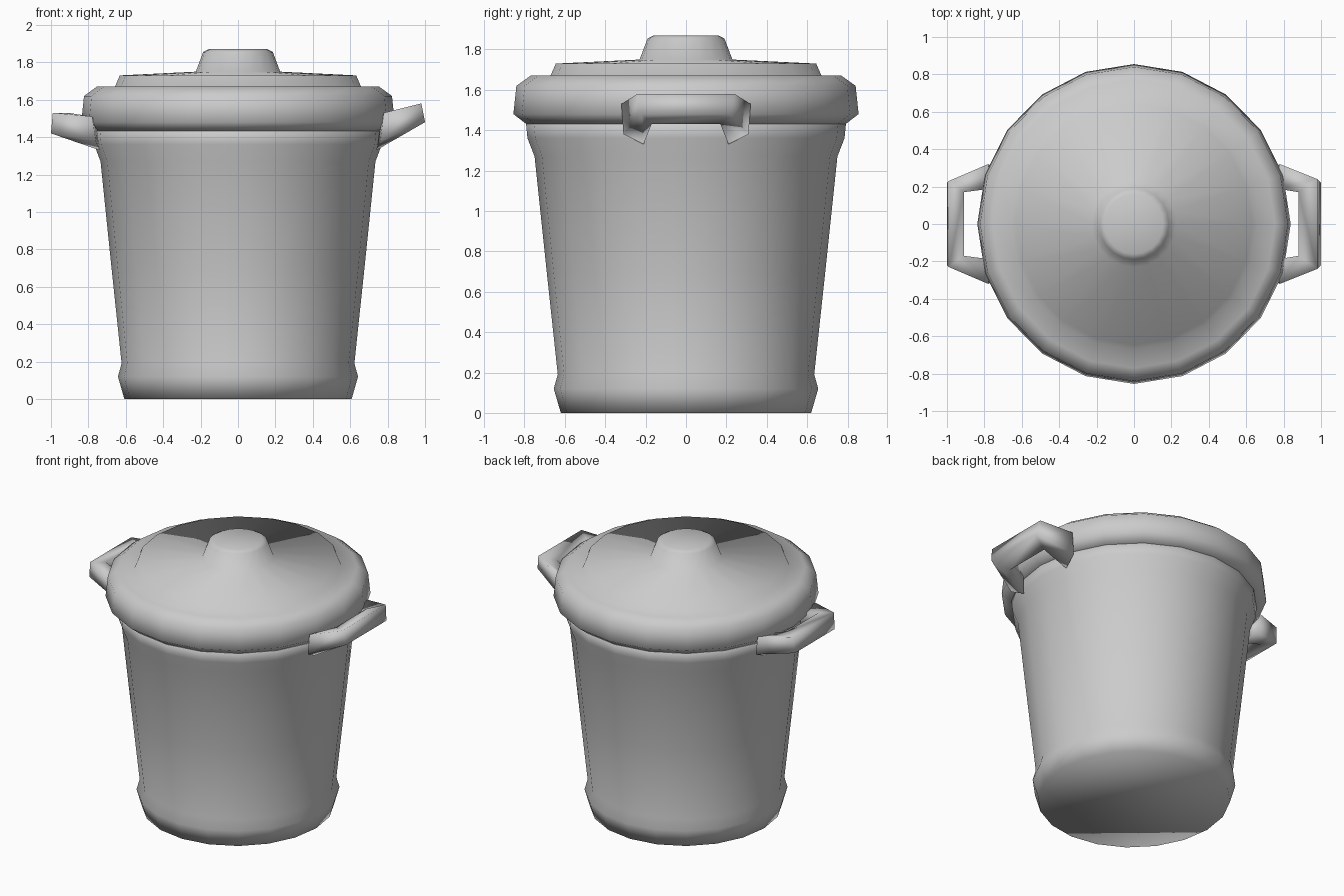
import bpy, bmesh, math

if "Cube" in bpy.data.objects:
    bpy.data.objects.remove(bpy.data.objects["Cube"])

SIDES = 20
metal = bpy.data.materials.new("grey_metal")
metal.diffuse_color = (0.6, 0.6, 0.6, 1)
metal.use_nodes = True
metal.node_tree.nodes["Principled BSDF"].inputs["Base Color"].default_value = metal.diffuse_color


def finish(name, bm):
    bmesh.ops.recalc_face_normals(bm, faces=bm.faces)
    for f in bm.faces:
        f.smooth = True
    mesh = bpy.data.meshes.new(name)
    bm.to_mesh(mesh)
    bm.free()
    mesh.materials.append(metal)
    obj = bpy.data.objects.new(name, mesh)
    bpy.context.collection.objects.link(obj)
    return obj


def bridge(bm, rings):
    """Join consecutive closed rings with quads and cap both ends."""
    n = len(rings[0])
    for a, b in zip(rings, rings[1:]):
        for i in range(n):
            j = (i + 1) % n
            bm.faces.new((a[i], a[j], b[j], b[i]))
    bm.faces.new(rings[0])
    bm.faces.new(rings[-1])


def lathe(name, profile, x_scale=0.98):
    """Turn a (radius, height) profile, slightly narrower along x."""
    bm = bmesh.new()
    rings = []
    for r, z in profile:
        rings.append([bm.verts.new((r * x_scale * math.cos(2 * math.pi * i / SIDES),
                                    r * math.sin(2 * math.pi * i / SIDES), z))
                      for i in range(SIDES)])
    bridge(bm, rings)
    return finish(name, bm)


def handle(name, root, bend):
    """Square bar: root, bend, then the same mirrored across y.
    Each section is four corners as (x, y, z)."""
    bm = bmesh.new()
    sections = [root, bend,
                [(x, -y, z) for x, y, z in bend],
                [(x, -y, z) for x, y, z in root]]
    bridge(bm, [[bm.verts.new(p) for p in s] for s in sections])
    return finish(name, bm)


# Tapered bin with a bulged foot and flared neck
lathe("bin_body", [(0.62, 0.0), (0.655, 0.12), (0.635, 0.19), (0.69, 0.7),
                   (0.75, 1.27), (0.785, 1.36), (0.795, 1.46)])

# Lid: rolled rim, raised plate and tapered knob
lathe("lid", [(0.79, 1.43), (0.855, 1.48), (0.84, 1.62), (0.77, 1.67),
              (0.67, 1.672), (0.645, 1.73), (0.23, 1.75), (0.19, 1.855),
              (0.16, 1.87)])

# Right handle tilts upwards, left handle sits a little lower
handle("right_handle",
       [(0.78, 0.32, 1.53), (0.76, 0.31, 1.38), (0.74, 0.21, 1.33), (0.76, 0.19, 1.46)],
       [(0.98, 0.24, 1.58), (1.0, 0.22, 1.48), (0.89, 0.17, 1.43), (0.88, 0.17, 1.55)])
handle("left_handle",
       [(-0.78, 0.32, 1.51), (-0.76, 0.31, 1.38), (-0.74, 0.21, 1.33), (-0.76, 0.19, 1.48)],
       [(-0.99, 0.23, 1.53), (-1.0, 0.22, 1.42), (-0.91, 0.17, 1.40), (-0.91, 0.17, 1.53)])
